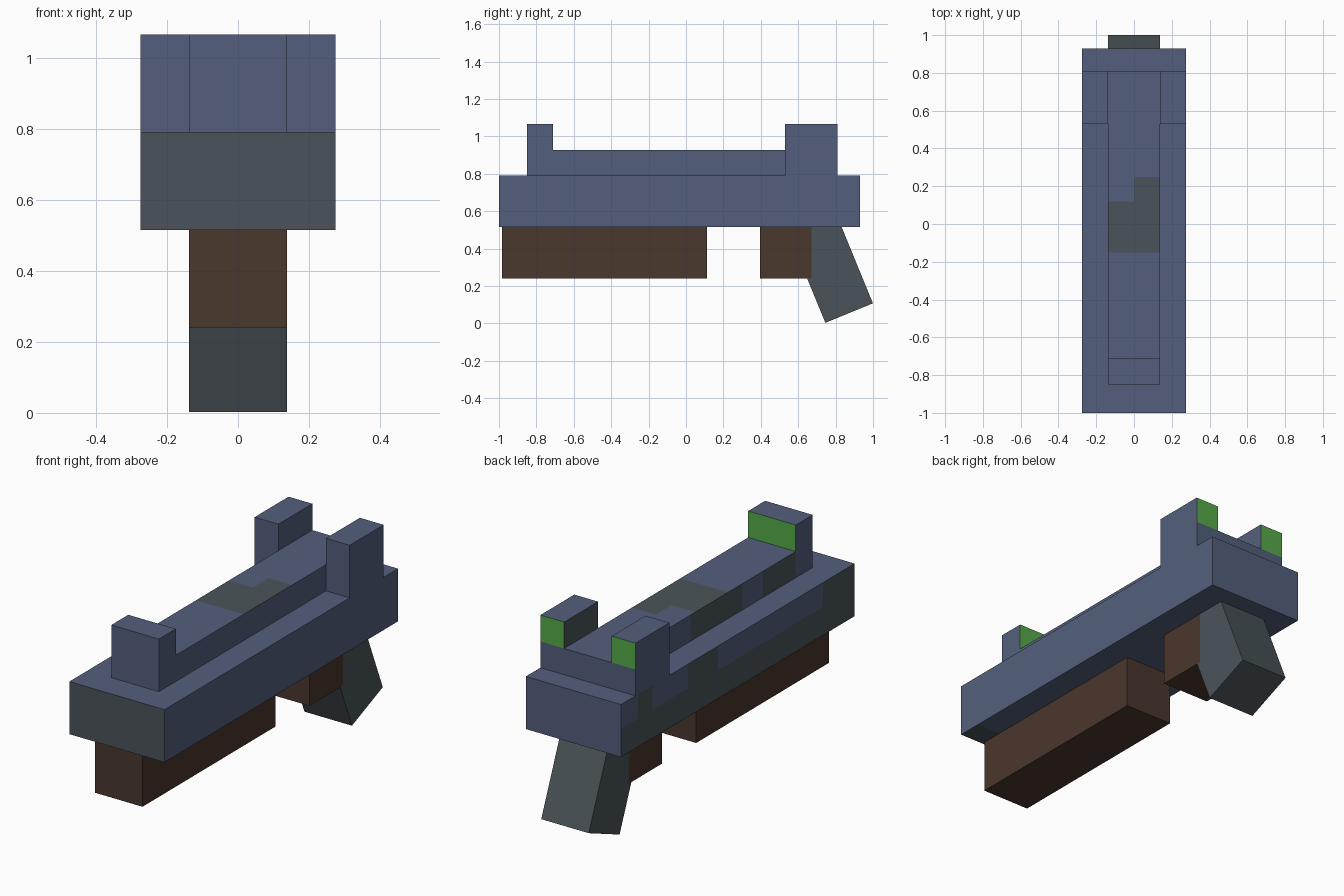
import bpy, bmesh, math
from mathutils import Vector, Matrix

if "Cube" in bpy.data.objects:
    bpy.data.objects.remove(bpy.data.objects["Cube"])


def material(name, hex_code):
    def lin(c):
        c /= 255
        return c / 12.92 if c <= 0.04045 else ((c + 0.055) / 1.055) ** 2.4
    m = bpy.data.materials.new(name)
    m.diffuse_color = [lin(int(hex_code[i:i + 2], 16)) for i in (0, 2, 4)] + [1]
    m.use_nodes = True
    m.node_tree.nodes["Principled BSDF"].inputs["Base Color"].default_value = m.diffuse_color
    return m


MATS = [material("slate blue", "535F7C"), material("dark grey", "4A545A"),
        material("dark brown", "4A372D"), material("sight green", "56AA49")]
BLUE, GREY, BROWN, GREEN = range(4)


def block(name, lo, hi, rule, cuts=(), matrix=None):
    """Box from corner lo to corner hi, cut at (axis, value), coloured by rule(centre, normal)."""
    lo, hi = Vector(lo), Vector(hi)
    bm = bmesh.new()
    bmesh.ops.create_cube(bm, size=1)
    for v in bm.verts:
        v.co = Vector([(lo[i] + hi[i]) / 2 + v.co[i] * (hi[i] - lo[i]) for i in range(3)])
    for axis, value in cuts:
        co, no = Vector(), Vector()
        co[axis], no[axis] = value, 1
        bmesh.ops.bisect_plane(bm, geom=bm.verts[:] + bm.edges[:] + bm.faces[:],
                               plane_co=co, plane_no=no)
    bm.normal_update()
    for f in bm.faces:
        f.material_index = rule(f.calc_center_median(), f.normal)
    if matrix:
        bm.transform(matrix)
    mesh = bpy.data.meshes.new(name)
    bm.to_mesh(mesh)
    bm.free()
    for m in MATS:
        mesh.materials.append(m)
    ob = bpy.data.objects.new(name, mesh)
    bpy.context.collection.objects.link(ob)
    return ob


W, H = 0.275, 0.1375  # half widths of the wide and narrow parts


# Main body: blue, grey nose, camouflage on the left side
def body_rule(c, n):
    if n.y < -0.5:
        return GREY
    if n.z < -0.5:
        return GREY if c.y < -0.87 else BLUE
    if n.x < -0.5:
        patch = c.y > 0.79 or 0.375 < c.y < 0.67 or -0.74 < c.y < 0.13
        return BLUE if patch and c.z > 0.663 else GREY
    return BLUE


block("body", (-W, -1, 0.515), (W, 0.93, 0.79), body_rule,
      [(1, y) for y in (-0.87, -0.74, 0.13, 0.375, 0.67, 0.79)] + [(2, 0.663)])


# Top slide: grey patch on top, camouflage on the left side
def slide_rule(c, n):
    if n.z > 0.5:
        return GREY if -0.15 < c.y < (0.12 if c.x < 0 else 0.25) else BLUE
    if n.x < -0.5:
        return GREY if -0.71 < c.y < -0.44 or -0.27 < c.y < 0.16 else BLUE
    return BLUE


block("slide", (-H, -0.85, 0.79), (H, 0.81, 0.927), slide_rule,
      [(1, y) for y in (-0.71, -0.44, -0.27, -0.15, 0.12, 0.16, 0.25)] + [(0, 0)])


# Sights: blue with green backs
def sight_rule(c, n):
    return GREEN if n.y > 0.5 and c.z > 0.927 else BLUE


block("front_sight", (-H, -0.85, 0.927), (H, -0.71, 1.065), sight_rule)
for side, x0, x1 in (("left", -W, -H), ("right", H, W)):
    block("rear_sight_" + side, (x0, 0.53, 0.79), (x1, 0.81, 1.065),
          lambda c, n: GREY if n.x < -0.5 and c.x > 0 else sight_rule(c, n), [(2, 0.927)])

# Brown underside blocks
block("foregrip", (-H, -0.985, 0.24), (H, 0.112, 0.515), lambda c, n: BROWN)
block("trigger_block", (-H, 0.395, 0.24), (H, 0.67, 0.515), lambda c, n: BROWN)

# Tilted handle, pivoting on its lower front edge
block("handle", (-H, 0, 0), (H, 0.275, 0.62), lambda c, n: GREY,
      matrix=Matrix.Translation((0, 0.745, 0.003)) @ Matrix.Rotation(math.radians(22.3), 4, 'X'))
